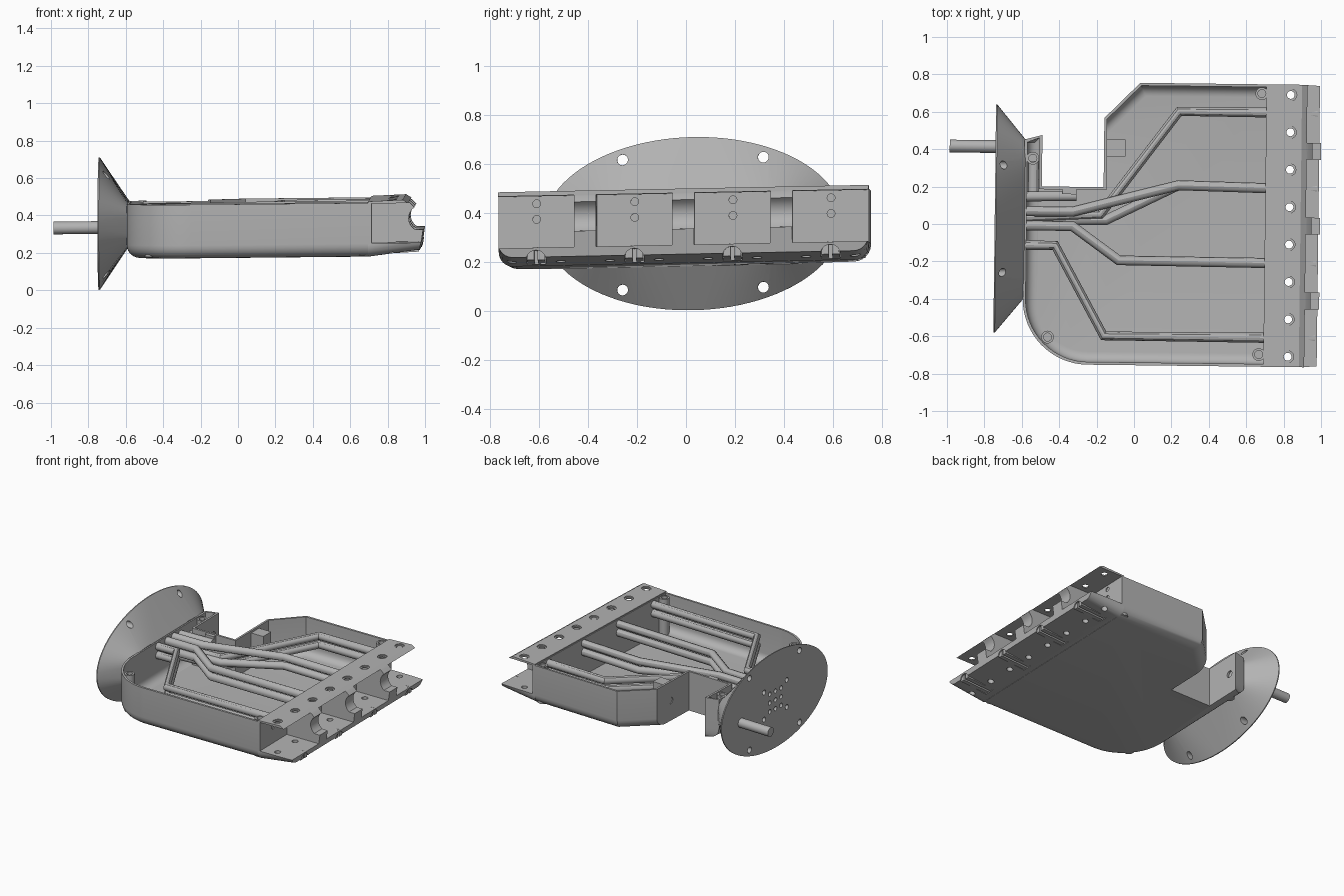
import bpy, bmesh, math
from mathutils import Vector, Matrix

if "Cube" in bpy.data.objects:
    bpy.data.objects.remove(bpy.data.objects["Cube"])

grey = bpy.data.materials.new("plain grey")
grey.diffuse_color = (0.45, 0.45, 0.45, 1)
grey.use_nodes = True
grey.node_tree.nodes["Principled BSDF"].inputs["Base Color"].default_value = grey.diffuse_color


def finish(name, bm):
    bmesh.ops.recalc_face_normals(bm, faces=bm.faces)
    me = bpy.data.meshes.new(name)
    bm.to_mesh(me)
    bm.free()
    ob = bpy.data.objects.new(name, me)
    bpy.context.collection.objects.link(ob)
    me.materials.append(grey)
    return ob


def box(bm, x0, x1, y0, y1, z0, z1):
    m = Matrix.Translation(((x0 + x1) / 2, (y0 + y1) / 2, (z0 + z1) / 2))
    bmesh.ops.create_cube(bm, size=1, matrix=m @ Matrix.Diagonal((x1 - x0, y1 - y0, z1 - z0, 1)))


def rod(bm, a, b, r, n=24):
    a, b = Vector(a), Vector(b)
    m = Matrix.Translation((a + b) / 2) @ (b - a).to_track_quat('Z', 'Y').to_matrix().to_4x4()
    bmesh.ops.create_cone(bm, cap_ends=True, segments=n, radius1=r, radius2=r,
                          depth=(b - a).length, matrix=m)


def loft(bm, rings):
    vs = [[bm.verts.new(p) for p in ring] for ring in rings]
    n = len(vs[0])
    for a, b in zip(vs, vs[1:]):
        for i in range(n):
            bm.faces.new((a[i], a[(i + 1) % n], b[(i + 1) % n], b[i]))
    bm.faces.new(vs[0])
    bm.faces.new(vs[-1])


def cut(ob, *cutters):
    for bm in cutters:
        c = finish("cutter", bm)
        c.hide_render = True
        mod = ob.modifiers.new("cut", 'BOOLEAN')
        mod.operation, mod.solver, mod.object = 'DIFFERENCE', 'EXACT', c
        bpy.context.view_layer.objects.active = ob
        bpy.ops.object.modifier_apply(modifier=mod.name)
        bpy.data.objects.remove(c)


def tube(name, pts, r):
    cu = bpy.data.curves.new(name, 'CURVE')
    cu.dimensions, cu.bevel_depth, cu.bevel_resolution, cu.use_fill_caps = '3D', r, 4, True
    sp = cu.splines.new('POLY')
    sp.points.add(len(pts) - 1)
    for p, q in zip(sp.points, pts):
        p.co = (*q, 1)
    ob = bpy.data.objects.new(name, cu)
    bpy.context.collection.objects.link(ob)
    me = bpy.data.meshes.new_from_object(ob.evaluated_get(bpy.context.evaluated_depsgraph_get()))
    bpy.data.objects.remove(ob)
    me.materials.clear()
    me.materials.append(grey)
    bpy.context.collection.objects.link(bpy.data.objects.new(name, me))


# Tray outline: t is wall offset, d is the fillet inset of the outer sides only
def outline(t, d, z):
    e, pts = t + d, []
    for i in range(17):
        a = math.pi + math.pi / 2 * i / 16
        pts.append((-0.24 + (0.35 - e) * math.cos(a), -0.405 + (0.35 - e) * math.sin(a)))
    pts += [(0.715 - t, -0.755 + e), (0.715 - t, 0.755 - e), (0.025 + 0.414 * e, 0.755 - e),
            (-0.165 + t, 0.565 + t - 1.414 * e), (-0.165 + t, 0.195 - t), (-0.495 - t, 0.195 - t),
            (-0.495 - t, 0.47 - t), (-0.59 + e, 0.445 - t)]
    return [(x, y, z) for x, y in pts]


# Open tray with rounded lower edge
def levels(t, r, zb):
    out = [outline(t, 0, 0.475)]
    for k in range(7):
        a = math.pi / 2 * k / 6
        out.append(outline(t, r * (1 - math.cos(a)), zb + r * (1 - math.sin(a))))
    return out


bm = bmesh.new()
loft(bm, levels(0, 0.07, 0.187)[::-1] + levels(0.015, 0.055, 0.205))
tray = finish("tray", bm)
bm = bmesh.new()
rod(bm, (-0.53, 0.405, 0.335), (-0.1, 0.405, 0.335), 0.025)
cut(tray, bm)

# Knuckle block: side profile with a round hinge groove
prof = [(0.705, 0.187), (0.98, 0.222), (0.995, 0.325)]
for i in range(9):
    a = math.radians(232 - 104 * i / 8)
    prof.append((0.998 + 0.08 * math.cos(a), 0.385 + 0.075 * math.sin(a)))
prof += [(0.925, 0.468), (0.89, 0.49), (0.705, 0.483)]
bm = bmesh.new()
loft(bm, [[(x, y, z) for x, z in prof] for y in (-0.755, 0.755)])
edges = [e for e in bm.edges if abs(e.verts[0].co.y - e.verts[1].co.y) < 1e-5
         and max(v.co.z for v in e.verts) < 0.23]
bmesh.ops.bevel(bm, geom=edges, offset=0.06, segments=6, profile=0.5, affect='EDGES')
knuckle = finish("knuckle_block", bm)

FINGERS = (-0.6, -0.2, 0.2, 0.6)
pockets, holes, sinks, arches = (bmesh.new() for _ in range(4))
for y in FINGERS:
    lo = -0.9 if y < -0.5 else y - 0.155
    hi = 0.9 if y > 0.5 else y + 0.155
    box(pockets, 0.722, 1.1, lo, hi, 0.26, 0.472)
    for z in (0.378, 0.442):
        rod(holes, (0.69, y, z), (0.75, y, z), 0.016, 16)
    for dy in (-0.1, 0.1):
        rod(holes, (0.83, y + dy, 0.1), (0.83, y + dy, 0.6), 0.021, 20)
        rod(sinks, (0.83, y + dy, 0.48), (0.83, y + dy, 0.6), 0.032, 20)
    rod(arches, (0.76, y, 0.21), (1.1, y, 0.21), 0.04, 24)
cut(knuckle, pockets, holes, sinks, arches)

# Tendon guides: half round bars with a slit under each finger
for y in FINGERS:
    bm = bmesh.new()
    for s in (-1, 1):
        arc = [(y + s * (0.007 + 0.03 * math.sin(math.pi / 2 * k / 6)),
                0.198 + 0.052 * math.cos(math.pi / 2 * k / 6)) for k in range(7)]
        arc.append((y + s * 0.007, 0.198))
        loft(bm, [[(x, p, q + dz) for p, q in arc] for x, dz in ((0.75, 0), (0.975, 0.012))])
    finish("tendon_guide", bm)

# Wrist flange: ellipse blending to a rounded rectangle
bm = bmesh.new()
N = 96
ell, rect = [], []
for i in range(N):
    c, s = math.cos(2 * math.pi * i / N), math.sin(2 * math.pi * i / N)
    ell.append((0.02 + 0.61 * c, 0.363 + 0.353 * s))
    rect.append((0.02 + 0.425 * math.copysign(abs(c) ** 0.4, c),
                 0.36 + 0.122 * math.copysign(abs(s) ** 0.4, s)))
loft(bm, [[(-0.745, *p) for p in ell], [(-0.738, *p) for p in ell], [(-0.585, *p) for p in rect]])
flange = finish("wrist_flange", bm)
holes = bmesh.new()
for sy in (-1, 1):
    for sz in (-1, 1):
        y, z = 0.02 + sy * 0.287, 0.363 + sz * 0.265
        rod(holes, (-0.8, y, z), (-0.5, y, z), 0.022)
        rod(holes, (-0.8, 0.01 + sy * 0.13, 0.363 + sz * 0.1), (-0.65, 0.01 + sy * 0.13, 0.363 + sz * 0.1), 0.018, 16)
for i in range(3):
    for j in range(3):
        y, z = 0.01 + (i - 1) * 0.065, 0.363 + (j - 1) * 0.065
        rod(holes, (-0.8, y, z), (-0.65, y, z), 0.016, 16)
cut(flange, holes)

# Thumb rod through the flange
bm = bmesh.new()
rod(bm, (-0.99, 0.405, 0.335), (-0.6, 0.405, 0.335), 0.034, 32)
finish("thumb_rod", bm)

# Cable tubes, two layers for each finger
PATHS = (((-0.59, -0.12), (-0.42, -0.12), (-0.155, -0.6), (0.71, -0.6)),
         ((-0.59, -0.015), (-0.33, -0.015), (-0.08, -0.195), (0.71, -0.2)),
         ((-0.59, 0.062), (-0.33, 0.062), (0.235, 0.21), (0.71, 0.2)),
         ((-0.59, 0.03), (-0.18, 0.05), (0.235, 0.605), (0.71, 0.605)))
for k, path in enumerate(PATHS):
    for z in (0.378, 0.442):
        drop = 0.05 if k == 3 else 0.0
        pts = [(x, y, z - (drop if i < 2 else 0)) for i, (x, y) in enumerate(path)]
        if k == 2 and z < 0.4:
            pts[:2] = [(-0.59, 0.01, z), (-0.15, 0.02, z)]
        tube("cable_tube", pts, 0.027)
tube("thumb_tube", [(-0.59, 0.14, 0.43), (-0.31, 0.145, 0.43)], 0.026)
tube("thumb_tube_branch", [(-0.54, 0.15, 0.40), (-0.54, 0.33, 0.40)], 0.028)

# Screw posts in the tray corners
for x, y in ((0.675, 0.705), (0.675, -0.69), (-0.455, -0.61), (-0.545, 0.345)):
    bm = bmesh.new()
    rod(bm, (x, y, 0.195), (x, y, 0.468), 0.034)
    post = finish("screw_post", bm)
    bm = bmesh.new()
    rod(bm, (x, y, 0.38), (x, y, 0.5), 0.021)
    cut(post, bm)

# Thumb anchor block and tube clip
bm = bmesh.new()
box(bm, -0.16, -0.05, 0.36, 0.45, 0.30, 0.46)
finish("thumb_anchor", bm)
bm = bmesh.new()
box(bm, -0.385, -0.31, 0.155, 0.19, 0.40, 0.472)
finish("tube_clip", bm)

# Lean the whole assembly slightly and shade it
for ob in list(bpy.context.scene.objects):
    for v in ob.data.vertices:
        x, y, z = v.co
        v.co = (x + 0.012 * y, y - 0.012 * x, z + 0.02 * y + 0.01 * x)
    bpy.ops.object.select_all(action='DESELECT')
    ob.select_set(True)
    bpy.context.view_layer.objects.active = ob
    bpy.ops.object.shade_smooth_by_angle(angle=math.radians(30))
